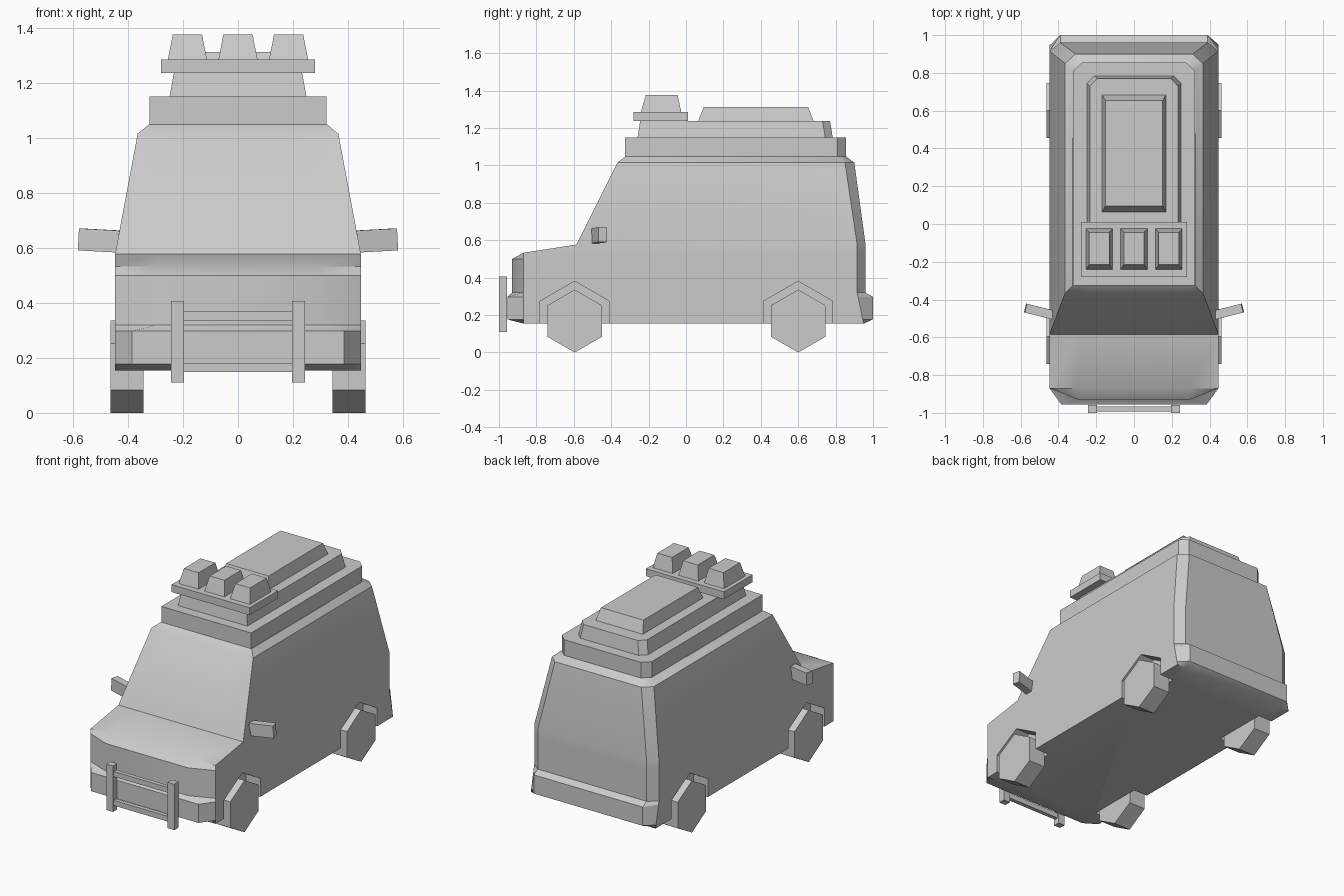
import bpy, bmesh
from math import sin, cos, pi, radians
from mathutils import Vector, Matrix

cube = bpy.data.objects.get("Cube")
if cube:
    bpy.data.objects.remove(cube, do_unlink=True)

GREY = (0.6, 0.6, 0.6, 1)
paint = bpy.data.materials.new("plain_grey")
paint.use_nodes = True
paint.diffuse_color = GREY
paint.node_tree.nodes["Principled BSDF"].inputs["Base Color"].default_value = GREY


def loft(name, rings):
    """Skin a stack of equal-length point rings and cap both ends."""
    bm = bmesh.new()
    loops = [[bm.verts.new(p) for p in ring] for ring in rings]
    n = len(loops[0])
    for low, high in zip(loops, loops[1:]):
        for i in range(n):
            j = (i + 1) % n
            bm.faces.new((low[i], low[j], high[j], high[i]))
    bm.faces.new(loops[0][::-1])
    bm.faces.new(loops[-1])
    bmesh.ops.remove_doubles(bm, verts=bm.verts, dist=0.0005)
    bmesh.ops.recalc_face_normals(bm, faces=bm.faces)
    mesh = bpy.data.meshes.new(name)
    bm.to_mesh(mesh)
    bm.free()
    mesh.materials.append(paint)
    obj = bpy.data.objects.new(name, mesh)
    bpy.context.collection.objects.link(obj)
    return obj


def mirrored(half):
    """Close a right-hand half outline across x = 0."""
    return half + [(-x, y, z) for x, y, z in reversed(half)]


def rect(x, y0, y1, z, cx=0):
    return [(cx - x, y0, z), (cx + x, y0, z), (cx + x, y1, z), (cx - x, y1, z)]


def box(name, x0, x1, y0, y1, z0, z1):
    half, mid = (x1 - x0) / 2, (x0 + x1) / 2
    return loft(name, [rect(half, y0, y1, z, mid) for z in (z0, z1)])


def hexagon(x, y, r, z=0.168):
    return [(x, y + r * sin(i * pi / 3), z + r * cos(i * pi / 3)) for i in range(6)]


def select_only(obj):
    bpy.ops.object.select_all(action="DESELECT")
    obj.select_set(True)
    bpy.context.view_layer.objects.active = obj


# Body shell: bumper, nose, bonnet, then cabin
W, SCUTTLE = 0.447, -0.585


def lower(z, nose_x, nose_y, back_side, back_x, back_y):
    return mirrored([(nose_x, nose_y, z), (W, -0.87, z), (W, SCUTTLE, z),
                     (W, back_side, z), (back_x, back_y, z)])


def upper(z, x, front, back_side, back_x, back_y):
    return mirrored([(0.66 * x, front, z), (x, front, z), (x, front, z),
                     (x, back_side, z), (back_x, back_y, z)])


body = loft("body", [
    lower(0.155, 0.385, -0.87, 0.95, 0.39, 0.95),
    lower(0.177, 0.385, -0.955, 0.945, 0.39, 1.0),
    lower(0.298, 0.385, -0.955, 0.92, 0.39, 1.0),
    lower(0.32, 0.295, -0.93, 0.915, 0.39, 0.96),
    lower(0.50, 0.295, -0.93, 0.915, 0.39, 0.96),
    lower(0.533, 0.295, -0.87, 0.915, 0.39, 0.96),
    upper(0.577, W, SCUTTLE, 0.915, 0.39, 0.96),
    upper(1.015, 0.365, -0.366, 0.85, 0.31, 0.90),
    upper(1.048, 0.325, -0.325, 0.81, 0.275, 0.855),
])

# Wheels in six-sided wells
for side, sx in (("left", 1), ("right", -1)):
    for end, y in (("front", -0.595), ("rear", 0.60)):
        well = loft("well_cutter", [hexagon(sx * x, y, 0.213) for x in (0.345, 0.6)])
        cut = body.modifiers.new("wheel_well", "BOOLEAN")
        cut.operation, cut.solver, cut.object = "DIFFERENCE", "EXACT", well
        select_only(body)
        bpy.ops.object.modifier_apply(modifier=cut.name)
        bpy.data.objects.remove(well, do_unlink=True)
        loft(f"{end}_{side}_wheel", [hexagon(sx * x, y, 0.168) for x in (0.343, 0.463)])

select_only(body)
bpy.ops.object.shade_smooth_by_angle(angle=radians(30))

# Stepped roof
loft("roof_step", [upper(z, 0.322, -0.325, 0.81, 0.275, 0.855) for z in (1.04, 1.15)])
loft("roof_platform", [upper(1.145, 0.25, -0.26, 0.745, 0.21, 0.785),
                       upper(1.237, 0.233, -0.245, 0.73, 0.195, 0.77)])
loft("roof_hatch", [rect(0.17, 0.062, 0.685, 1.23), rect(0.152, 0.095, 0.653, 1.313)])

# Roof lamps on their plate
box("lamp_plate", -0.28, 0.28, -0.28, 0.01, 1.237, 1.285)
for name, x in (("left", 0.184), ("centre", 0), ("right", -0.184)):
    loft(f"{name}_roof_lamp", [rect(0.072, -0.243, -0.024, 1.28, x),
                               rect(0.053, -0.215, -0.045, 1.377, x)])

# Front guard
for side, x in (("left", 0.22), ("right", -0.22)):
    box(f"{side}_guard_post", x - 0.024, x + 0.024, -1.0, -0.957, 0.11, 0.407)
for name, z in (("upper", 0.352), ("lower", 0.165)):
    box(f"{name}_guard_rail", -0.2, 0.2, -0.992, -0.965, z - 0.017, z + 0.017)

# Door mirrors, swept back and tilted up a little
for side, s in (("left", 1), ("right", -1)):
    mirror = box(f"{side}_door_mirror", -0.075, 0.075, -0.024, 0.024, -0.04, 0.04)
    mirror.data.transform(Matrix.Translation(Vector((s * 0.502, -0.463, 0.627)))
                          @ Matrix.Rotation(s * radians(14), 4, "Z")
                          @ Matrix.Rotation(-s * radians(3), 4, "Y"))
